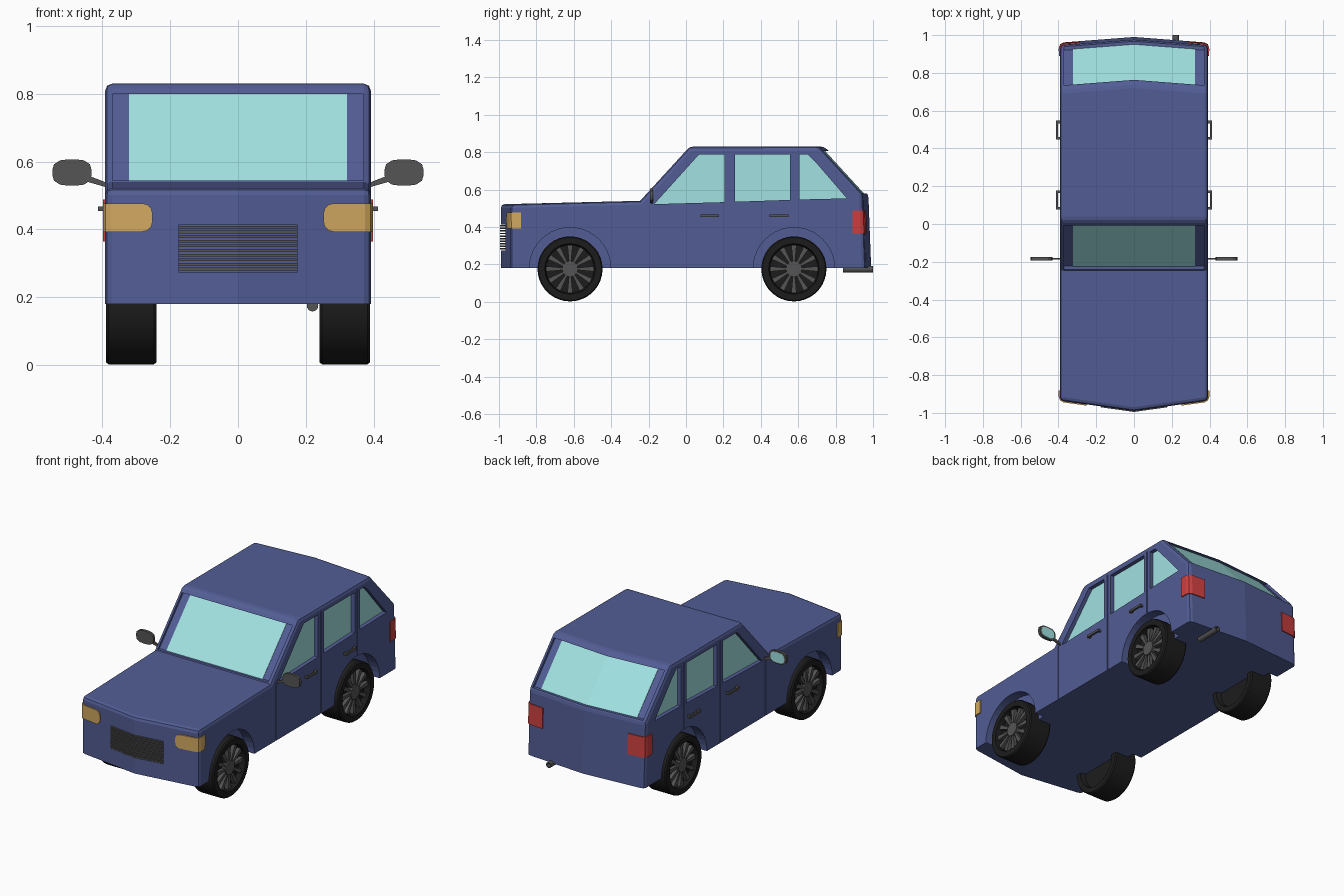
import bpy, bmesh
from math import sin, cos, pi, radians

if "Cube" in bpy.data.objects:
    bpy.data.objects.remove(bpy.data.objects["Cube"])

W = 0.392


def material(name, rgb):
    m = bpy.data.materials.new(name)
    m.diffuse_color = (*rgb, 1)
    m.use_nodes = True
    m.node_tree.nodes["Principled BSDF"].inputs["Base Color"].default_value = m.diffuse_color
    return m


BLUE = material("paint", (0.085, 0.11, 0.30))
GLASS = material("glass", (0.36, 0.76, 0.76))
AMBER = material("amber_lens", (0.65, 0.40, 0.12))
RED = material("red_lens", (0.60, 0.05, 0.05))
BLACK = material("rubber", (0.012, 0.012, 0.012))
GREY = material("trim", (0.09, 0.09, 0.09))


def finish(name, bm, mat=None, smooth=False):
    bmesh.ops.recalc_face_normals(bm, faces=bm.faces[:])
    me = bpy.data.meshes.new(name)
    bm.to_mesh(me)
    bm.free()
    ob = bpy.data.objects.new(name, me)
    bpy.context.collection.objects.link(ob)
    if mat:
        me.materials.append(mat)
    if smooth:
        bpy.ops.object.select_all(action='DESELECT')
        ob.select_set(True)
        bpy.context.view_layer.objects.active = ob
        bpy.ops.object.shade_smooth_by_angle(angle=radians(30))
    return ob


def bridge(bm, rings, closed=False):
    n = len(rings[0])
    pairs = list(zip(rings, rings[1:])) + ([(rings[-1], rings[0])] if closed else [])
    for a, b in pairs:
        for i in range(n):
            j = (i + 1) % n
            bm.faces.new((a[i], a[j], b[j], b[i]))
    if not closed:
        bm.faces.new(rings[0])
        bm.faces.new(rings[-1])


def prism(name, pts, axis, a, b, mat=None):
    bm = bmesh.new()
    put = {'x': lambda p, t: (t, *p), 'y': lambda p, t: (p[0], t, p[1])}[axis]
    bridge(bm, [[bm.verts.new(put(p, t)) for p in pts] for t in (a, b)])
    return finish(name, bm, mat)


def box(name, lo, hi, mat=None):
    pts = [(lo[1], lo[2]), (hi[1], lo[2]), (hi[1], hi[2]), (lo[1], hi[2])]
    return prism(name, pts, 'x', lo[0], hi[0], mat)


def vee_loft(pts, w):
    """Side profile (y, z, centre shift) swept across the width with a V in plan."""
    bm = bmesh.new()
    bridge(bm, [[bm.verts.new((x, y + v * (1 - abs(x) / W), z)) for y, z, v in pts]
                for x in (-w, 0, w)])
    bmesh.ops.recalc_face_normals(bm, faces=bm.faces[:])
    return bm


def boolean(ob, tool, op='DIFFERENCE', keep=False):
    m = ob.modifiers.new("cut", 'BOOLEAN')
    m.operation, m.object, m.solver = op, tool, 'EXACT'
    bpy.context.view_layer.objects.active = ob
    bpy.ops.object.modifier_apply(modifier=m.name)
    if not keep:
        bpy.data.objects.remove(tool)


def circle(cy, cz, r, n=40):
    return [(cy + r * cos(2 * pi * i / n), cz + r * sin(2 * pi * i / n)) for i in range(n)]


# Body shell
PROFILE = [(-.935, .18, -.055), (-.935, .522, -.055), (-.245, .54, 0), (.02, .83, 0),
           (.71, .83, .03), (.945, .575, .03), (.96, .18, .03)]


def shell(name, grow=0):
    bm = vee_loft(PROFILE, W)
    edges = [e for e in bm.edges if e.is_convex and e.calc_face_angle(0) > radians(25)
             and max(v.co.z for v in e.verts) > .2]
    bmesh.ops.bevel(bm, geom=edges, offset=.02, segments=2, profile=.5, affect='EDGES')
    bm.normal_update()
    for v in bm.verts:
        v.co += v.normal * grow
    return finish(name, bm, BLUE)


body = shell("body")
skin = shell("light_skin", .007)
skin.hide_render = True

# Windscreen and rear window recesses with glass
boolean(body, finish("cutter", vee_loft(
    [(-.223, .545, 0), (.012, .80, 0), (-.06, .80, 0), (-.32, .545, 0)], .37)))
finish("windscreen", vee_loft(
    [(-.226, .545, 0), (.009, .80, 0), (.03, .80, 0), (-.2, .545, 0)], .322), GLASS)
boolean(body, finish("cutter", vee_loft(
    [(.712, .805, .03), (.918, .58, .03), (1.02, .58, .03), (.80, .805, .03)], .37)))
finish("rear_window", vee_loft(
    [(.715, .805, .03), (.921, .58, .03), (.89, .58, .03), (.69, .805, .03)], .322), GLASS)

# Grille recess and slats
boolean(body, finish("cutter", vee_loft(
    [(-.91, .275, -.055), (-.91, .413, -.055), (-1.1, .413, -.055), (-1.1, .275, -.055)], .175)))
for i in range(10):
    z = .279 + i * .0137
    finish("grille_slat", vee_loft([(-.9, z, -.055), (-.9, z + .008, -.055),
                                    (-.94, z + .008, -.055), (-.94, z, -.055)], .176), GREY)

SIDE_WINDOWS = [
    [(-.17, .522), (.07, .788), (.205, .788), (.205, .533)],
    [(.262, .535), (.262, .788), (.557, .788), (.557, .545)],
    [(.607, .547), (.607, .788), (.65, .788), (.69, .75), (.86, .553)]]
SEAMS = [(-.2, .17, .53), (.234, .17, .80), (.582, .40, .80)]

for s in (-1, 1):
    # Side windows, door seams and wheel arches
    for pts in SIDE_WINDOWS:
        boolean(body, prism("cutter", pts, 'x', s * .366, s * .45))
        prism("side_window", pts, 'x', s * .355, s * .368, GLASS)
    for y, lo, hi in SEAMS:
        boolean(body, box("cutter", (s * .386, y - .003, lo), (s * .45, y + .003, hi)))
    for y in (-.62, .577):
        boolean(body, prism("cutter", circle(y, .18, .217), 'x', s * .33, s * .45))

    # Headlights and tail lights wrapped round the corners
    r = .03
    lamp = [(s * .42, .393), (s * .42, .477)]
    lamp += [(s * (.252 + r - r * sin(t)), .477 - r + r * cos(t)) for t in (0, pi / 6, pi / 3, pi / 2)]
    lamp += [(s * (.252 + r - r * cos(t)), .393 + r - r * sin(t)) for t in (0, pi / 6, pi / 3, pi / 2)]
    head = prism("headlight", lamp, 'y', -1.1, -.882, AMBER)
    boolean(head, skin, 'INTERSECT', keep=True)
    tail = box("tail_light", (s * .285, .89, .365), (s * .42, 1.1, .488), RED)
    boolean(tail, skin, 'INTERSECT', keep=True)
    for lens, mat in ((head, AMBER), (tail, RED)):
        lens.data.materials.clear()
        lens.data.materials.append(mat)
        for p in lens.data.polygons:
            p.material_index = 0

    # Door handles
    for y in (.127, .497):
        box("door_handle", (s * .403, y - .05, .454), (s * .413, y + .05, .468), GREY)
        for e in (-.043, .043):
            box("handle_post", (s * .385, y + e - .007, .455), (s * .405, y + e + .007, .467), GREY)

    # Wing mirrors
    def oval(k):
        out = []
        for i in range(16):
            t = 2 * pi * (i + .5) / 16
            c, n = cos(t), sin(t)
            d = (abs(c) ** 3 + abs(n) ** 3) ** (1 / 3)
            out.append((s * (.49 + (.058 * c / d) * k), .568 + .039 * n / d * k))
        return out
    prism("mirror_housing", oval(1), 'y', -.192, -.176, GREY)
    prism("mirror_glass", oval(.8), 'y', -.18, -.174, GLASS)
    prism("mirror_arm", [(s * .38, .535), (s * .38, .522), (s * .45, .542), (s * .45, .562)],
          'y', -.188, -.179, GREY)

bpy.data.objects.remove(skin)

# Wheels
TYRE = [(.001, .27), (.13, .27), (.138, .24), (.168, .24), (.174, .248), (.174, .382),
        (.168, .39), (.135, .39), (.128, .355), (.001, .355)]
SEG, WZ = 36, .176
for y in (-.62, .577):
    for s in (-1, 1):
        bm = bmesh.new()
        bridge(bm, [[bm.verts.new((s * x, y + r * cos(2 * pi * i / SEG), WZ + r * sin(2 * pi * i / SEG)))
                     for i in range(SEG)] for r, x in TYRE])
        finish("tyre", bm, BLACK, smooth=True)
        prism("wheel_hub", circle(y, WZ, .042, 24), 'x', s * .35, s * .383, GREY)
        for k in range(12):
            t = 2 * pi * k / 12
            spoke = [(.03, -.005), (.128, -.014), (.128, .014), (.03, .005)]
            prism("wheel_spoke", [(y + a * cos(t) - b * sin(t), WZ + a * sin(t) + b * cos(t))
                                  for a, b in spoke], 'x', s * .35, s * .377, GREY)

# Exhaust pipe, hollow at the back
pipe = prism("exhaust_pipe", [(x, z) for x, z in circle(.22, .175, .017, 16)], 'y', .84, 1.0, GREY)
boolean(pipe, prism("cutter", circle(.22, .175, .012, 16), 'y', .96, 1.05))
